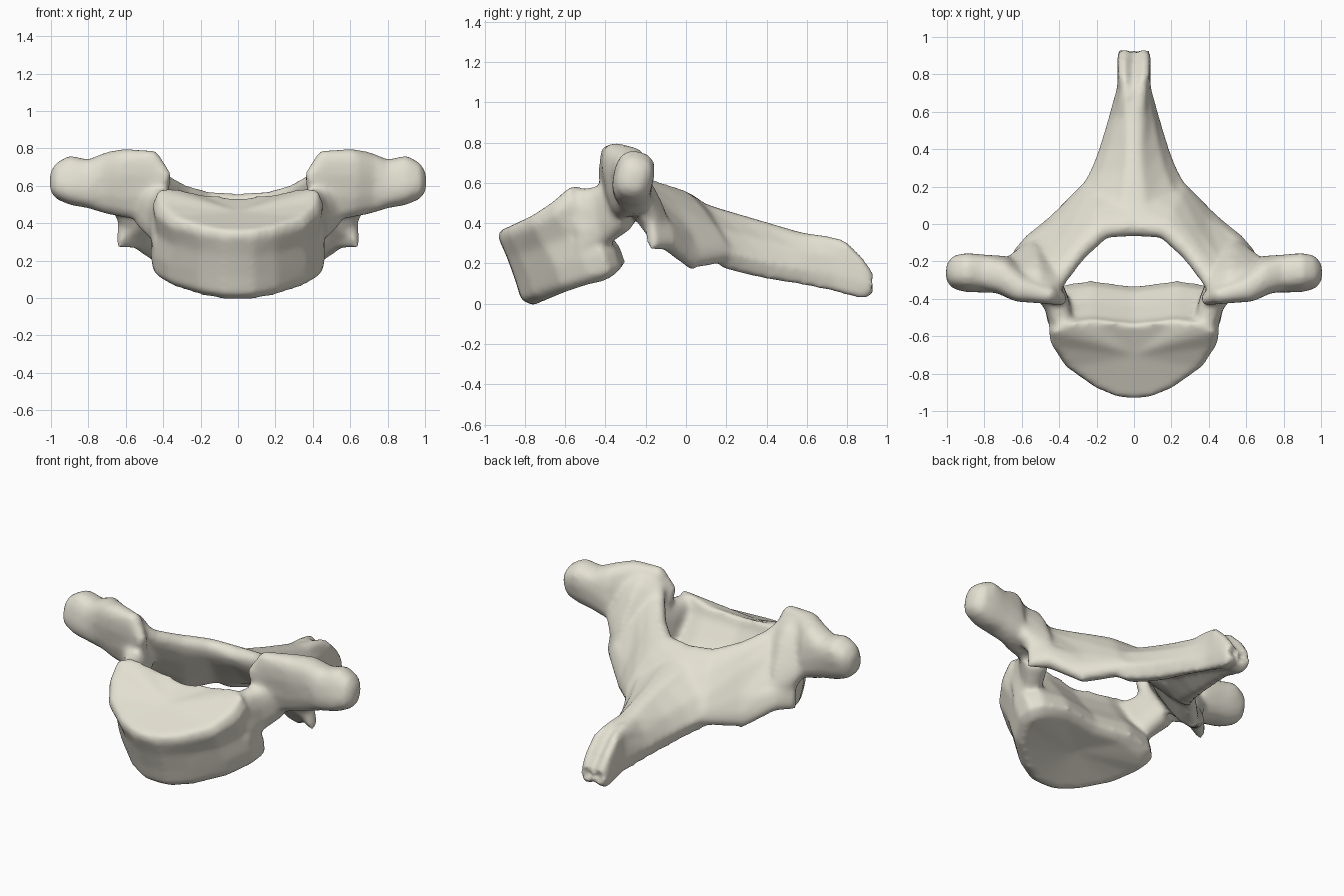
import bpy
import bmesh
import math
from mathutils import Vector

if "Cube" in bpy.data.objects:
    bpy.data.objects.remove(bpy.data.objects["Cube"], do_unlink=True)

bone = bmesh.new()
SIDES = 14


def rounded(angle, power=0.75):
    """Point on a slightly boxy unit circle."""
    c, s = math.cos(angle), math.sin(angle)
    return math.copysign(abs(c) ** power, c), math.copysign(abs(s) ** power, s)


def loft(rings, dish_start=(0, 0, 0), dish_end=(0, 0, 0)):
    """Closed skin through rings of points, with a fan at each end."""
    verts = [[bone.verts.new(p) for p in ring] for ring in rings]
    count = len(verts[0])
    faces = []
    for a, b in zip(verts, verts[1:]):
        for i in range(count):
            j = (i + 1) % count
            faces.append(bone.faces.new((a[i], a[j], b[j], b[i])))
    for ring, dish in ((verts[0], dish_start), (verts[-1], dish_end)):
        middle = sum((v.co for v in ring), Vector()) / count + Vector(dish)
        hub = bone.verts.new(middle)
        for i in range(count):
            faces.append(bone.faces.new((ring[i], ring[(i + 1) % count], hub)))
    bmesh.ops.recalc_face_normals(bone, faces=faces)


def strut(stations):
    """Mirrored pair of flattened bars; a station is upper edge, lower edge, half thickness."""
    tops = [Vector(s[0]) for s in stations]
    lows = [Vector(s[1]) for s in stations]
    mids = [(p + q) / 2 for p, q in zip(tops, lows)]
    rings = []
    for i, station in enumerate(stations):
        along = mids[min(i + 1, len(mids) - 1)] - mids[max(i - 1, 0)]
        tall = (tops[i] - lows[i]) / 2
        thick = along.cross(tall).normalized() * station[2]
        ring = []
        for k in range(SIDES):
            c, s = rounded(math.tau * k / SIDES)
            ring.append(mids[i] + tall * c + thick * s)
        rings.append(ring)
    loft(rings)
    loft([[Vector((-p.x, p.y, p.z)) for p in ring] for ring in rings])


def mirrored_ring(half):
    """Close a half outline whose first and last points lie on the midline."""
    return half + [(-x, y, z) for x, y, z in reversed(half[1:-1])]


# Vertebral body: D-shaped outline (width share, depth share) swept up a tilted stack
outline = [(0, 0), (0.18, 0.01), (0.45, 0.13), (0.8, 0.4), (0.97, 0.68),
           (1, 0.88), (0.85, 0.99), (0.5, 1.04), (0, 0.98)]
# half width, front y, front z, back y, back z, lift of the rear side rims
stack = [(0.41, -0.76, -0.01, -0.36, 0.16, -0.04),
         (0.46, -0.82, 0.02, -0.32, 0.20, -0.03),
         (0.47, -0.85, 0.12, -0.35, 0.28, 0.0),
         (0.44, -0.89, 0.23, -0.43, 0.37, 0.03),
         (0.46, -0.93, 0.32, -0.51, 0.48, 0.07),
         (0.43, -0.93, 0.36, -0.53, 0.54, 0.09)]
body = []
for width, fy, fz, by, bz, lift in stack:
    body.append(mirrored_ring([(width * u, fy + (by - fy) * t,
                                fz + (bz - fz) * t + lift * (u * t) ** 3) for u, t in outline]))
loft(body, (0, 0, 0.03), (0, 0, -0.02))

# Pedicles: short bridges from the body to the arch
strut([((0.36, -0.58, 0.57), (0.41, -0.50, 0.22), 0.07),
       ((0.41, -0.45, 0.58), (0.42, -0.39, 0.29), 0.07),
       ((0.48, -0.32, 0.62), (0.49, -0.28, 0.37), 0.09)])

# Superior joint plates running out into the transverse processes
strut([((0.36, -0.42, 0.67), (0.40, -0.38, 0.47), 0.03),
       ((0.44, -0.39, 0.79), (0.48, -0.33, 0.41), 0.06),
       ((0.61, -0.36, 0.80), (0.60, -0.29, 0.43), 0.085),
       ((0.71, -0.29, 0.78), (0.70, -0.25, 0.45), 0.10),
       ((0.80, -0.25, 0.74), (0.80, -0.28, 0.48), 0.10),
       ((0.90, -0.23, 0.76), (0.90, -0.29, 0.50), 0.10),
       ((0.97, -0.23, 0.72), (0.97, -0.28, 0.53), 0.085),
       ((1.005, -0.24, 0.67), (1.005, -0.27, 0.57), 0.04)])

# Joint pillars: sloping webs that carry the superior plates down into the laminae
strut([((0.41, -0.36, 0.70), (0.46, -0.16, 0.36), 0.06),
       ((0.51, -0.33, 0.74), (0.56, -0.11, 0.33), 0.08),
       ((0.61, -0.31, 0.72), (0.63, -0.16, 0.39), 0.06),
       ((0.67, -0.28, 0.66), (0.68, -0.19, 0.48), 0.04)])

# Laminae: sloping plates from the midline to the joint pillars
strut([((-0.03, -0.05, 0.54), (-0.03, 0.25, 0.26), 0.07),
       ((0.15, -0.06, 0.56), (0.27, 0.20, 0.21), 0.07),
       ((0.27, -0.16, 0.60), (0.41, 0.05, 0.18), 0.07),
       ((0.36, -0.29, 0.65), (0.55, -0.07, 0.28), 0.065),
       ((0.41, -0.37, 0.71), (0.61, -0.15, 0.32), 0.05)])

# Inferior joint facets: thin fins under the outer edge of each lamina
strut([((0.62, -0.20, 0.46), (0.645, -0.17, 0.27), 0.03),
       ((0.52, -0.12, 0.42), (0.56, -0.09, 0.27), 0.05),
       ((0.38, 0.00, 0.36), (0.41, 0.04, 0.165), 0.04)])

# Spinous process: vaulted section, hollow below, ending in a forked tip
# top y, top z, bottom y, bottom z, ridge half width, base half width, hollow, groove
spine = [(0.00, 0.53, 0.09, 0.28, 0.10, 0.32, 0.10, 0.00),
         (0.16, 0.475, 0.18, 0.18, 0.09, 0.30, 0.11, 0.00),
         (0.28, 0.44, 0.29, 0.15, 0.07, 0.235, 0.09, 0.00),
         (0.40, 0.405, 0.40, 0.125, 0.06, 0.19, 0.07, 0.00),
         (0.57, 0.355, 0.58, 0.095, 0.06, 0.135, 0.05, 0.00),
         (0.72, 0.34, 0.74, 0.06, 0.07, 0.09, 0.03, 0.02),
         (0.79, 0.32, 0.85, 0.03, 0.08, 0.09, 0.02, 0.05),
         (0.88, 0.23, 0.91, 0.03, 0.08, 0.09, 0.02, 0.06),
         (0.935, 0.15, 0.935, 0.06, 0.07, 0.08, 0.02, 0.05)]
rings = []
for ty, tz, by, bz, ridge, base, hollow, groove in spine:
    def level(share):
        return by + (ty - by) * share, bz + (tz - bz) * share
    rings.append(mirrored_ring([(0, ty, tz - groove), (ridge * 0.6, ty, tz - 0.003),
                                (ridge, *level(0.91)),
                                (ridge * 0.4 + base * 0.6, *level(0.66)),
                                (base, *level(0.3)),
                                (base * 0.85, by, bz), (base * 0.6, by, bz),
                                (0, by, bz + hollow)]))
loft(rings, (0, 0, 0), (0, -0.05, 0))

# Fuse all parts into one continuous bone
mesh = bpy.data.meshes.new("vertebra")
bone.to_mesh(mesh)
bone.free()
vertebra = bpy.data.objects.new("vertebra", mesh)
bpy.context.collection.objects.link(vertebra)
fuse = vertebra.modifiers.new("fuse", "REMESH")
fuse.mode = "VOXEL"
fuse.voxel_size = 0.016
fuse.use_smooth_shade = True
soften = vertebra.modifiers.new("soften", "SMOOTH")
soften.factor = 0.5
soften.iterations = 9

# Pale bone colour
colour = (0.78, 0.75, 0.65, 1)
material = bpy.data.materials.new("bone")
material.use_nodes = True
material.diffuse_color = colour
material.node_tree.nodes["Principled BSDF"].inputs["Base Color"].default_value = colour
mesh.materials.append(material)
